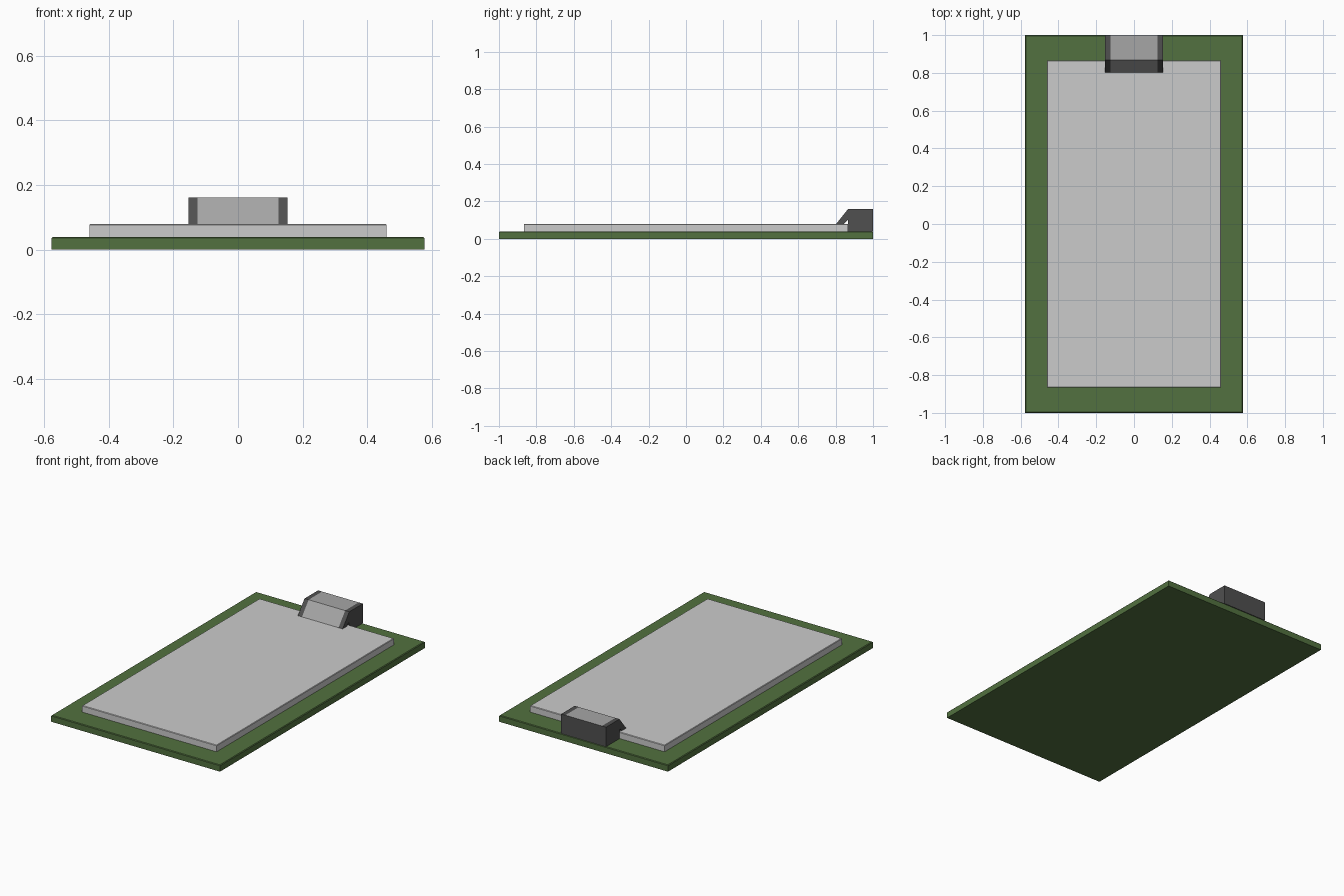
import bpy, bmesh

if "Cube" in bpy.data.objects:
    bpy.data.objects.remove(bpy.data.objects["Cube"])

def material(name, rgb):
    m = bpy.data.materials.new(name)
    m.diffuse_color = (*rgb, 1)
    m.use_nodes = True
    m.node_tree.nodes["Principled BSDF"].inputs["Base Color"].default_value = m.diffuse_color
    return m

green = material("board_green", (0.085, 0.165, 0.05))
white = material("paper_grey", (0.6, 0.6, 0.6))
dark = material("clip_dark_grey", (0.08, 0.08, 0.08))
metal = material("clip_light_grey", (0.38, 0.38, 0.38))

def finish(bm, name, mats):
    bmesh.ops.recalc_face_normals(bm, faces=bm.faces)
    me = bpy.data.meshes.new(name)
    bm.to_mesh(me)
    bm.free()
    for m in mats:
        me.materials.append(m)
    ob = bpy.data.objects.new(name, me)
    bpy.context.collection.objects.link(ob)
    return ob

def slab(name, hx, hy, z0, z1, mat, bevel):
    # flat box with its top rim slightly chamfered
    bm = bmesh.new()
    bmesh.ops.create_cube(bm, size=1)
    for v in bm.verts:
        v.co = (v.co.x * 2 * hx, v.co.y * 2 * hy, z1 if v.co.z > 0 else z0)
    rim = [e for e in bm.edges if all(v.co.z == e.verts[0].co.z and v.co.z > (z0 + z1) / 2 for v in e.verts)]
    bmesh.ops.bevel(bm, geom=rim, offset=bevel, segments=1, affect='EDGES')
    return finish(bm, name, [mat])

# board and paper stack
slab("board", 0.577, 1.0, 0.0, 0.04, green, 0.004)
slab("paper", 0.46, 0.866, 0.04, 0.08, white, 0.003)

# clip: side profile swept across x, with a lighter middle on top and slope
profile = [(1, .04), (1, .161), (.868, .161), (.803, .08), (.845, .08), (.865, .1), (.865, .04)]
bm = bmesh.new()
xs = (-0.153, -0.125, 0.125, 0.153)
rings = [[bm.verts.new((x, y, z)) for y, z in profile] for x in xs]
n = len(profile)
for k in range(3):
    for i in range(n):
        j = (i + 1) % n
        f = bm.faces.new((rings[k][i], rings[k][j], rings[k + 1][j], rings[k + 1][i]))
        f.material_index = 1 if k == 1 and i in (1, 2) else 0
bm.faces.new(rings[0])
bm.faces.new(rings[3])
finish(bm, "clip", [dark, metal])
